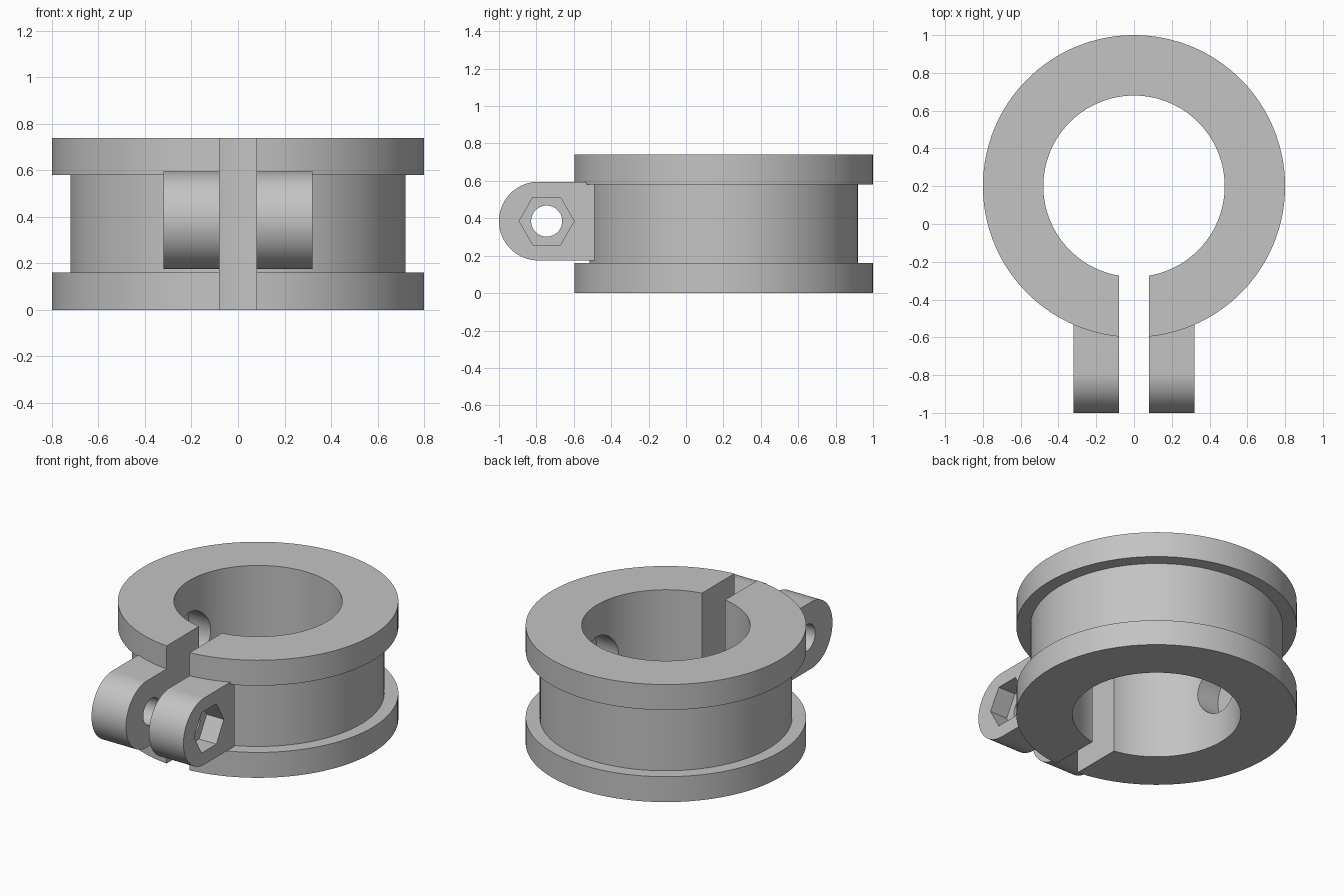
import bpy
import bmesh
import math
from mathutils import Matrix, Vector

old = bpy.data.objects.get("Cube")
if old:
    bpy.data.objects.remove(old, do_unlink=True)

RING_Y = 0.2
LUG_Z = 0.385

grey = bpy.data.materials.new("plain_grey")
grey.use_nodes = True
colour = (0.55, 0.55, 0.55, 1)
grey.diffuse_color = colour
grey.node_tree.nodes["Principled BSDF"].inputs["Base Color"].default_value = colour


def add_object(name, bm):
    bmesh.ops.recalc_face_normals(bm, faces=bm.faces)
    mesh = bpy.data.meshes.new(name)
    bm.to_mesh(mesh)
    bm.free()
    mesh.materials.append(grey)
    obj = bpy.data.objects.new(name, mesh)
    bpy.context.collection.objects.link(obj)
    return obj


def revolve(name, profile, steps):
    """Turn a closed (radius, z) profile about the ring axis."""
    bm = bmesh.new()
    verts = [bm.verts.new((r, RING_Y, z)) for r, z in profile]
    edges = [bm.edges.new((v, verts[i - 1])) for i, v in enumerate(verts)]
    bmesh.ops.spin(bm, geom=verts + edges, cent=(0, RING_Y, 0), axis=(0, 0, 1),
                   angle=math.tau, steps=steps)
    bmesh.ops.remove_doubles(bm, verts=bm.verts, dist=1e-4)
    return add_object(name, bm)


def extrude_x(name, outline, x0, x1):
    """Extrude a (y, z) outline along x."""
    bm = bmesh.new()
    face = bm.faces.new([bm.verts.new((x0, y, z)) for y, z in outline])
    moved = bmesh.ops.extrude_face_region(bm, geom=[face])["geom"]
    bmesh.ops.translate(bm, vec=(x1 - x0, 0, 0),
                        verts=[v for v in moved if isinstance(v, bmesh.types.BMVert)])
    return add_object(name, bm)


def circle(y, z, radius, count):
    return [(y + radius * math.cos(math.tau * i / count),
             z + radius * math.sin(math.tau * i / count)) for i in range(count)]


def combine(target, other, operation):
    """Apply a boolean and remove the helper object."""
    other.hide_render = True
    mod = target.modifiers.new("combine", "BOOLEAN")
    mod.operation = operation
    mod.solver = "EXACT"
    mod.object = other
    bpy.context.view_layer.objects.active = target
    bpy.ops.object.modifier_apply(modifier=mod.name)
    bpy.data.objects.remove(other, do_unlink=True)


# Grooved collar with a flange at each end
collar = revolve("split_collar", [
    (0.48, 0), (0.8, 0), (0.8, 0.16), (0.72, 0.16),
    (0.72, 0.58), (0.8, 0.58), (0.8, 0.74), (0.48, 0.74)], 128)

# Clamp lugs with a rounded front, made as one block and split by the slot
arc = [math.pi * (0.5 + i / 40) for i in range(41)]
lug_outline = [(-0.79 + 0.21 * math.cos(a), LUG_Z + 0.21 * math.sin(a)) for a in arc]
lug_outline += [(-0.49, LUG_Z - 0.21), (-0.49, LUG_Z + 0.21)]
combine(collar, extrude_x("clamp_lugs", lug_outline, -0.32, 0.32), "UNION")

# Slot through the front of the collar and between the lugs
slot = extrude_x("slot_cutter", [(-1.2, -0.2), (0, -0.2), (0, 1), (-1.2, 1)], -0.08, 0.08)
combine(collar, slot, "DIFFERENCE")

# Bolt hole through both lugs, with a hexagonal nut pocket on one side
bolt_y = -0.745
combine(collar, extrude_x("bolt_cutter", circle(bolt_y, LUG_Z, 0.083, 48), -0.5, 0.5),
        "DIFFERENCE")
combine(collar, extrude_x("nut_cutter", circle(bolt_y, LUG_Z, 0.147, 6), 0.2, 0.5),
        "DIFFERENCE")

# Blind round pockets on both sides of the bore
for side in (-1, 1):
    pocket = extrude_x("pocket_cutter", circle(RING_Y, 0.37, 0.17, 48),
                       side * 0.3, side * 0.6)
    combine(collar, pocket, "DIFFERENCE")

# Smooth the round walls and keep the edges sharp
bpy.ops.object.select_all(action="DESELECT")
collar.select_set(True)
bpy.context.view_layer.objects.active = collar
bpy.ops.object.shade_smooth_by_angle(angle=math.radians(30))
